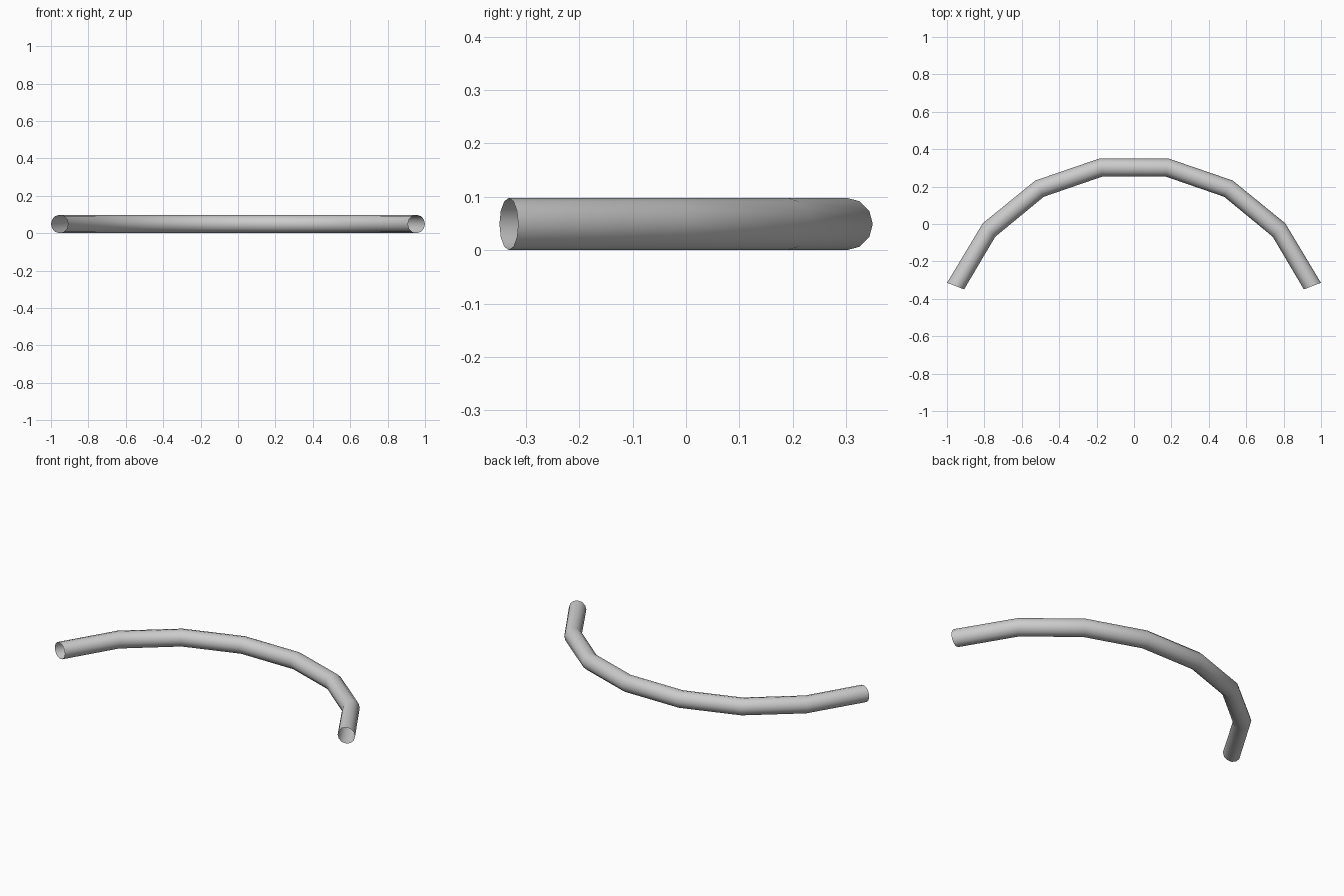
import bpy, bmesh, math
from mathutils import Vector

if "Cube" in bpy.data.objects:
    bpy.data.objects.remove(bpy.data.objects["Cube"])

R, SIDES = 0.049, 12

# Half of the arched path: x, y, tangent angle in degrees (left end to middle)
half = [(-0.954, -0.332, 69), (-0.775, -0.032, 43), (-0.505, 0.189, 27.5), (-0.178, 0.3015, 8)]
path = half + [(-x, y, -a) for x, y, a in reversed(half)]

# Open-ended tube: one ring per path point, bridged with quads
bm = bmesh.new()
rings = []
for x, y, a in path:
    a = math.radians(a)
    side = Vector((-math.sin(a), math.cos(a), 0))
    centre = Vector((x, y, R))
    ring = []
    for i in range(SIDES):
        t = 2 * math.pi * i / SIDES
        ring.append(bm.verts.new(centre + R * (side * math.cos(t) + Vector((0, 0, math.sin(t))))))
    rings.append(ring)
for r0, r1 in zip(rings, rings[1:]):
    for i in range(SIDES):
        j = (i + 1) % SIDES
        bm.faces.new((r0[i], r0[j], r1[j], r1[i])).smooth = True
bm.normal_update()
# Make sure the faces point outward
f = bm.faces[:][0]
c = (Vector((path[0][0], path[0][1], R)) + Vector((path[1][0], path[1][1], R))) / 2
if f.normal.dot(f.calc_center_median() - c) < 0:
    bmesh.ops.reverse_faces(bm, faces=bm.faces[:])

mesh = bpy.data.meshes.new("curved_tube")
bm.to_mesh(mesh)
bm.free()
bpy.context.collection.objects.link(bpy.data.objects.new("curved_tube", mesh))
